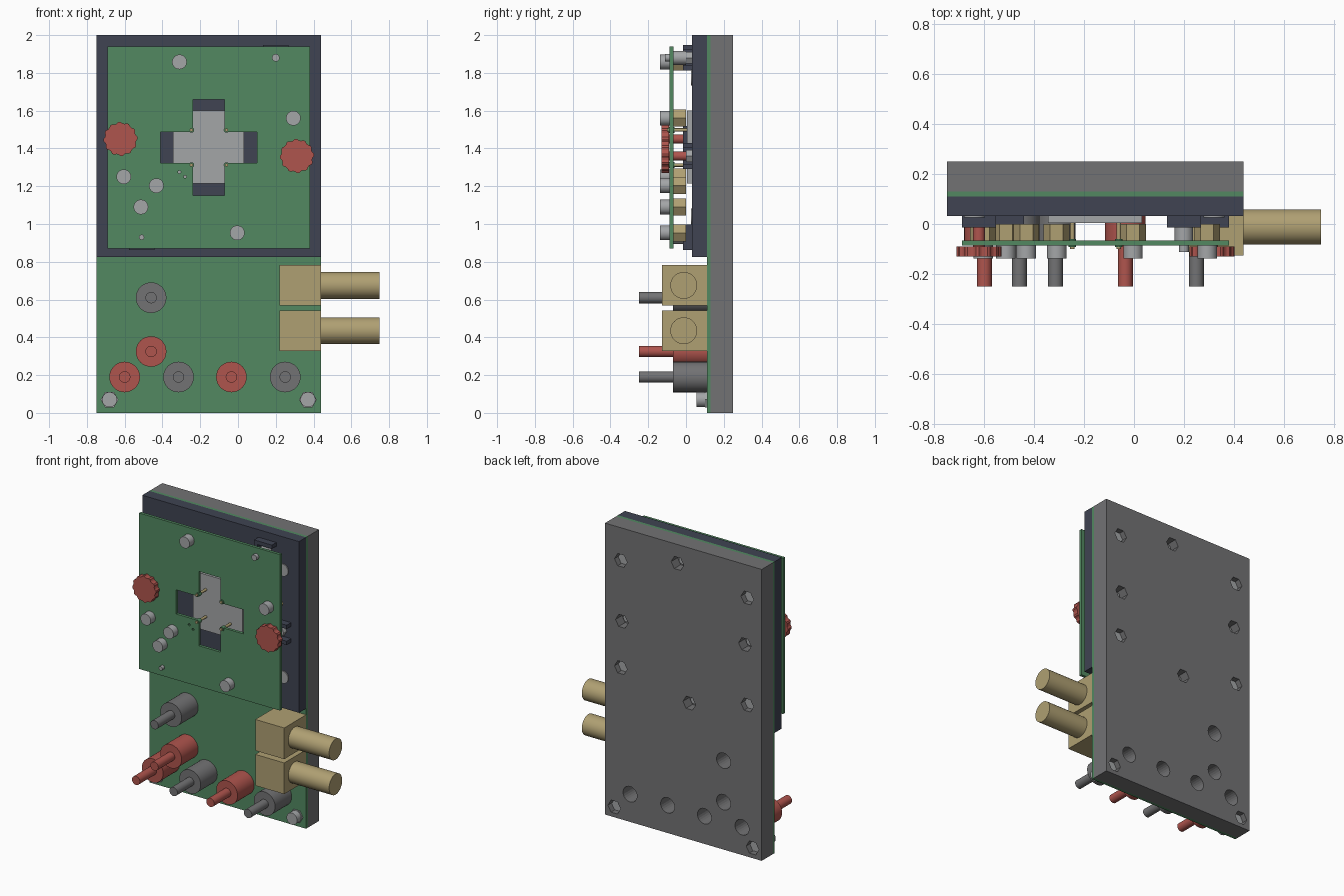
import bpy, bmesh, math
from mathutils import Matrix

if "Cube" in bpy.data.objects:
    bpy.data.objects.remove(bpy.data.objects["Cube"])


def mat(name, col):
    m = bpy.data.materials.new(name)
    m.diffuse_color = (*col, 1)
    m.use_nodes = True
    m.node_tree.nodes["Principled BSDF"].inputs["Base Color"].default_value = m.diffuse_color
    return m


GREY = mat("dark grey", (0.17, 0.17, 0.175))
LIGHT = mat("light grey", (0.37, 0.38, 0.39))
GREEN = mat("board green", (0.085, 0.25, 0.12))
DARK = mat("slate", (0.05, 0.057, 0.085))
RED = mat("red", (0.43, 0.09, 0.075))
GOLD = mat("brass", (0.43, 0.35, 0.17))


def finish(name, bm, m, smooth=False):
    bmesh.ops.recalc_face_normals(bm, faces=bm.faces)
    me = bpy.data.meshes.new(name)
    bm.to_mesh(me)
    bm.free()
    ob = bpy.data.objects.new(name, me)
    bpy.context.collection.objects.link(ob)
    if m:
        me.materials.append(m)
    if smooth:
        bpy.ops.object.select_all(action='DESELECT')
        ob.select_set(True)
        bpy.context.view_layer.objects.active = ob
        bpy.ops.object.shade_smooth_by_angle(angle=math.radians(35))
    return ob


def add_prism(bm, pts, y0, y1):
    """Extrude an (x, z) outline from y0 to y1."""
    f = bm.faces.new([bm.verts.new((x, y0, z)) for x, z in pts])
    ext = bmesh.ops.extrude_face_region(bm, geom=[f])["geom"]
    for v in ext:
        if isinstance(v, bmesh.types.BMVert):
            v.co.y = y1


def circle(x, z, r, n=32):
    return [(x + r * math.cos(2 * math.pi * i / n), z + r * math.sin(2 * math.pi * i / n))
            for i in range(n)]


def rect(x0, x1, z0, z1):
    return [(x0, z0), (x1, z0), (x1, z1), (x0, z1)]


def prism(name, pts, y0, y1, m, smooth=False):
    bm = bmesh.new()
    add_prism(bm, pts, y0, y1)
    return finish(name, bm, m, smooth)


def rod(name, x, z, r, y0, y1, m, n=32):
    return prism(name, circle(x, z, r, n), y0, y1, m, n > 8)


def cut(ob, outlines, y0, y1):
    """Subtract a set of separate extruded outlines from ob."""
    bm = bmesh.new()
    for p in outlines:
        add_prism(bm, p, y0, y1)
    cutter = finish("cutter", bm, None)
    cutter.hide_render = True
    mod = ob.modifiers.new("holes", 'BOOLEAN')
    mod.operation = 'DIFFERENCE'
    mod.solver = 'EXACT'
    mod.object = cutter
    bpy.context.view_layer.objects.active = ob
    bpy.ops.object.modifier_apply(modifier=mod.name)
    bpy.data.objects.remove(cutter)


# Positions (x, z) shared by several parts
jacks = [(-0.46, 0.61, GREY), (-0.46, 0.325, RED), (-0.6, 0.19, RED),
         (-0.315, 0.19, GREY), (-0.035, 0.19, RED), (0.25, 0.19, GREY)]
thumbs = [(-0.622, 1.45), (0.312, 1.36)]
pins = [(0.2, 1.88), (-0.51, 0.93)]
corner_screws = [(-0.68, 0.07), (0.37, 0.07)]
block_screws = [(x, z) for x in (-0.64, 0.32) for z in (1.04, 1.775)]
rear_extra = [(-0.11, 1.87), (-0.2, 0.935)]

# Base plate with round and hexagonal pockets on its back
base = prism("base_plate", rect(-0.75, 0.44, 0, 2), 0.13, 0.25, GREY)
cut(base, [circle(x, z, 0.053, 24) for x, z, _ in jacks], 0.12, 0.26)
cut(base, [circle(x, z, 0.048, 6) for x, z in
           thumbs + corner_screws + block_screws + rear_extra], 0.18, 0.26)
for x, z in corner_screws + block_screws:
    rod("rear_nut", x, z, 0.044, 0.215, 0.17, LIGHT, 6)
for x, z in thumbs + rear_extra:
    rod("rear_stud", x, z, 0.025, 0.2, 0.17, LIGHT, 16)

# Main board and the upper block on it
prism("main_board", rect(-0.75, 0.44, 0, 2), 0.11, 0.13, GREEN)
prism("upper_block", rect(-0.75, 0.44, 0.825, 2), 0.033, 0.11, DARK)
for x, z in block_screws:
    rod("block_screw", x, z, 0.042, 0.026, 0.04, LIGHT)

# Raised sample plate in the middle of the block
prism("sample_plate", rect(-0.345, 0.032, 1.215, 1.6), 0.005, 0.035, LIGHT)

# Front board with a cross-shaped window and small holes
front = prism("front_board", rect(-0.69, 0.38, 0.87, 1.94), -0.087, -0.067, GREEN)
cx, cz, a, b = -0.154, 1.405, 0.083, 0.255
cross = [(cx + s, cz + t) for s, t in
         [(-a, -b), (a, -b), (a, -a), (b, -a), (b, a), (a, a),
          (a, b), (-a, b), (-a, a), (-b, a), (-b, -a), (-a, -a)]]
cut(front, [cross, circle(-0.31, 1.275, 0.008, 10), circle(-0.28, 1.25, 0.008, 10)], -0.1, -0.05)

# Contact pins at the inner corners of the window
for sx in (-1, 1):
    for sz in (-1, 1):
        x, z = cx + sx * 0.093, cz + sz * 0.093
        rod("contact_collar", x, z, 0.015, -0.092, -0.06, GREEN, 16)
        rod("contact_pin", x, z, 0.009, -0.1, 0.005, GOLD, 12)

# Screws and hexagonal standoffs of the front board
for x, z in [(-0.31, 1.858), (0.293, 1.56), (-0.605, 1.25),
             (-0.432, 1.203), (-0.514, 1.09), (-0.004, 0.953)]:
    rod("board_screw", x, z, 0.039, -0.138, -0.087, LIGHT)
    rod("standoff", x, z, 0.052, -0.067, 0.0, GOLD, 6)


# U-shaped retainers around thumb screws and guide pins
def retainer(x, z, s):
    o, i = 0.068, 0.042
    pts = [(o, -o), (o, -i), (-i, -i), (-i, i), (o, i), (o, o), (-o, o), (-o, -o)]
    prism("retainer", [(x + s * u, z + v) for u, v in pts], -0.015, 0.035, DARK)
    rod("retained_nut", x, z, 0.036, 0.0, 0.035, LIGHT, 6)


for x, z in thumbs + pins:
    retainer(x, z, 1 if x > 0 else -1)

# Knurled thumb screws
for x, z in thumbs:
    n = 48
    knurl = []
    for i in range(n):
        r = 0.09 if i % 4 < 2 else 0.083
        t = 2 * math.pi * i / n
        knurl.append((x + r * math.cos(t), z + r * math.sin(t)))
    prism("thumb_screw_head", knurl, -0.13, -0.09, RED)
    rod("thumb_screw_shaft", x, z, 0.024, -0.09, 0.02, RED)

# Guide pins
for (x, z), r in zip(pins, (0.02, 0.014)):
    rod("guide_pin_body", x, z, 0.037, -0.067, 0.0, LIGHT)
    rod("guide_pin_tip", x, z, r, -0.112, -0.06, LIGHT, 16)

# Round terminals with thin posts
for x, z, m in jacks:
    rod("terminal_body", x, z, 0.081, -0.07, 0.11, m)
    rod("terminal_post", x, z, 0.03, -0.25, -0.07, m)

# Lower corner screws
for x, z in corner_screws:
    rod("corner_washer", x, z, 0.047, 0.1, 0.11, LIGHT, 6)
    rod("corner_screw", x, z, 0.04, 0.055, 0.11, LIGHT)

# Brass side connectors: square body and round barrel along x
for z in (0.435, 0.675):
    prism("connector_body", rect(0.22, 0.44, z - 0.107, z + 0.107), -0.127, 0.11, GOLD)
    bm = bmesh.new()
    bmesh.ops.create_cone(bm, cap_ends=True, segments=40, radius1=0.071, radius2=0.071, depth=0.31,
                          matrix=Matrix.Translation((0.595, -0.012, z))
                          @ Matrix.Rotation(math.pi / 2, 4, 'Y'))
    finish("connector_barrel", bm, GOLD, True)
